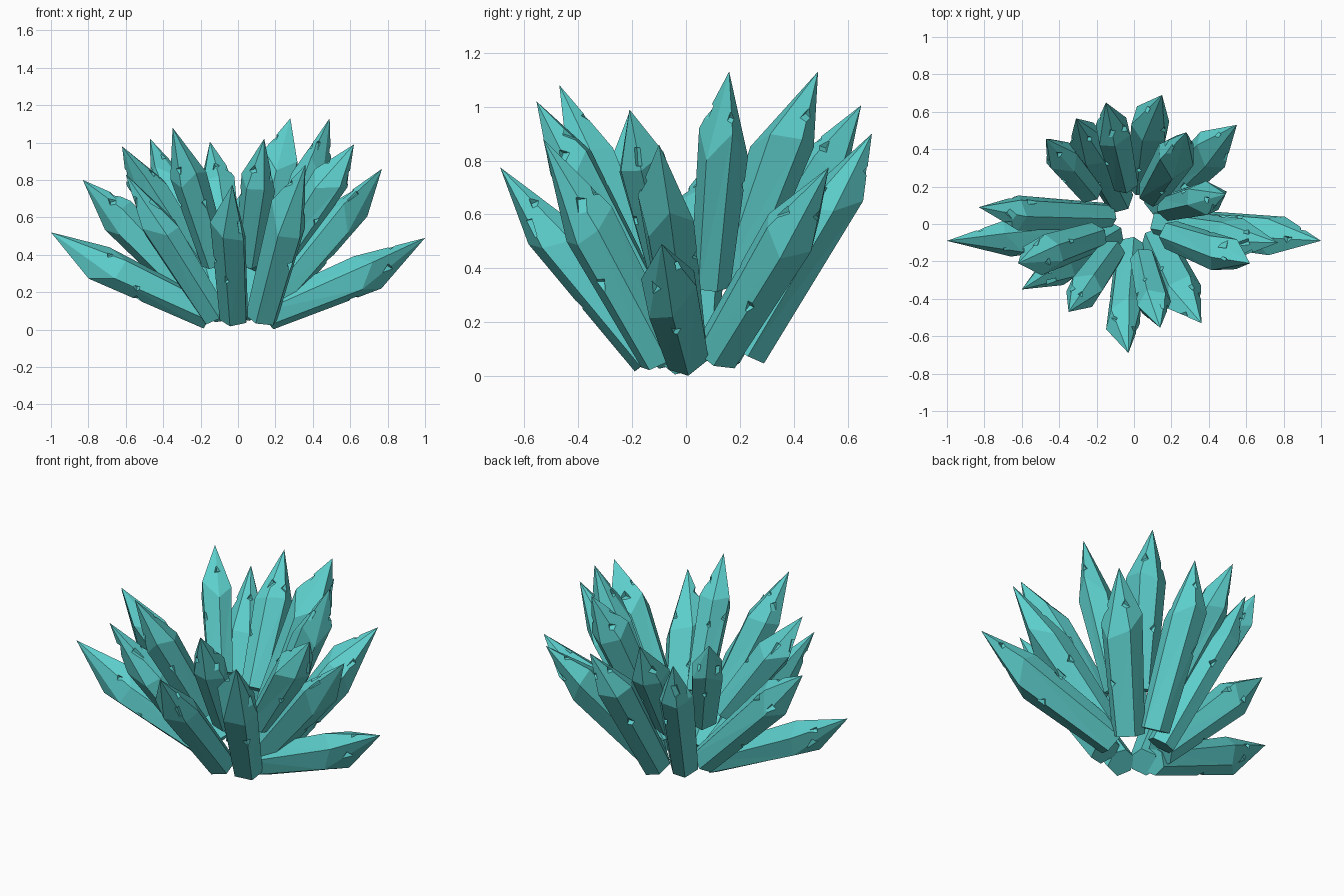
import bpy, bmesh, math, random
from mathutils import Vector, Matrix

if "Cube" in bpy.data.objects:
    bpy.data.objects.remove(bpy.data.objects["Cube"])

random.seed(11)
teal = bpy.data.materials.new("teal_crystal")
teal.diffuse_color = (0.11, 0.63, 0.61, 1)
teal.use_nodes = True
teal.node_tree.nodes["Principled BSDF"].inputs["Base Color"].default_value = teal.diffuse_color

SIDES = 6


def new_object(name, bm):
    mesh = bpy.data.meshes.new(name)
    bm.to_mesh(mesh)
    bm.free()
    ob = bpy.data.objects.new(name, mesh)
    bpy.context.collection.objects.link(ob)
    return ob


def crystal(name, base, tip, width, bend=(0, 0, 0)):
    """Hexagonal shard with uneven shoulders, an off-centre point and chipped edges."""
    base, tip = Vector(base), Vector(tip)
    axis = tip - base
    length = axis.length
    frame = Matrix.Translation(base) @ axis.to_track_quat('Z', 'Y').to_matrix().to_4x4()
    shift = frame.to_3x3().inverted() @ Vector(bend)
    turn = random.uniform(0, math.tau)
    low, high = [], []
    for i in range(SIDES):
        a = turn + math.tau * (i + random.uniform(-0.1, 0.1)) / SIDES
        d = Vector((math.cos(a), math.sin(a), 0))
        low.append(d * width * 0.8)
        high.append(d * width * random.uniform(0.95, 1.08) + shift
                    + Vector((0, 0, length * random.uniform(0.58, 0.76))))
    point = Vector((0, 0, length))

    bm = bmesh.new()
    lv = [bm.verts.new(v) for v in low]
    hv = [bm.verts.new(v) for v in high]
    top = bm.verts.new(point)
    bm.faces.new(lv[::-1])
    for i in range(SIDES):
        j = (i + 1) % SIDES
        bm.faces.new((lv[i], lv[j], hv[j]))
        bm.faces.new((lv[i], hv[j], hv[i]))
        bm.faces.new((hv[i], hv[j], top))
    bm.transform(frame)
    ob = new_object(name, bm)

    # Three-sided notches: cube corners pushed into the edges
    cb = bmesh.new()
    size = 0.07
    for k, i in enumerate(random.sample(range(SIDES), 5)):
        if k < 3:
            p = high[i].lerp(point, random.uniform(0.2, 0.55))
        else:
            p = low[i].lerp(high[i], random.uniform(0.45, 0.9))
        out = Vector((p.x, p.y, random.uniform(-0.02, 0.02))).normalized()
        aim = Vector((1, 1, 1)).rotation_difference(out).to_matrix().to_4x4()
        spin = Matrix.Rotation(random.uniform(0, math.tau), 4, out)
        p = p + out * (size * 0.866 - random.uniform(0.018, 0.03))
        bmesh.ops.create_cube(cb, size=size,
                              matrix=frame @ Matrix.Translation(p) @ spin @ aim)
    cutter = new_object("chip_cutter", cb)
    cutter.hide_render = True
    cut = ob.modifiers.new("chips", 'BOOLEAN')
    cut.operation = 'DIFFERENCE'
    cut.solver = 'EXACT'
    cut.use_self = True
    cut.object = cutter
    bpy.context.view_layer.update()
    chipped = bpy.data.meshes.new_from_object(
        ob.evaluated_get(bpy.context.evaluated_depsgraph_get()))
    ob.modifiers.clear()
    ob.data = chipped
    bpy.data.objects.remove(cutter)
    ob.data.materials.clear()
    ob.data.materials.append(teal)


# Lower ring: base centre, tip, shoulder radius, sideways shift of the shoulders
lower = [
    ((-0.15, -0.02, 0.075), (-1.0, -0.09, 0.52), 0.10, (0.01, -0.02, -0.035)),
    ((-0.15, 0.04, 0.10), (-0.83, 0.09, 0.80), 0.10, (0, -0.02, 0)),
    ((-0.12, -0.06, 0.075), (-0.60, -0.35, 0.83), 0.10),
    ((-0.02, -0.13, 0.065), (-0.03, -0.69, 0.775), 0.10, (-0.025, 0, 0)),
    ((0.125, -0.09, 0.065), (0.36, -0.53, 0.88), 0.11, (-0.01, 0, 0)),
    ((0.15, 0.0, 0.11), (0.77, -0.10, 0.86), 0.105),
    ((0.15, 0.0, 0.08), (1.0, -0.09, 0.49), 0.11, (-0.01, 0, -0.035)),
    ((0.13, 0.11, 0.08), (0.55, 0.53, 0.775), 0.11),
    ((0.04, 0.22, 0.09), (0.15, 0.69, 0.90), 0.105, (-0.03, 0, 0)),
    ((-0.08, 0.13, 0.08), (-0.31, 0.565, 0.90), 0.10),
]
# Upper ring: shorter shards resting in the gaps of the lower ring
upper = [
    ((-0.21, -0.07, 0.36), (-0.62, -0.21, 0.98), 0.10),
    ((-0.12, -0.15, 0.36), (-0.35, -0.47, 1.08), 0.095),
    ((0.05, -0.19, 0.36), (0.14, -0.555, 1.02), 0.09),
    ((0.20, -0.06, 0.35), (0.62, -0.21, 0.99), 0.10),
    ((0.19, 0.09, 0.34), (0.49, 0.16, 1.13), 0.095),
    ((0.10, 0.17, 0.34), (0.28, 0.49, 1.13), 0.105, (0, -0.015, 0.01)),
    ((-0.05, 0.23, 0.36), (-0.15, 0.65, 1.005), 0.10),
    ((-0.24, 0.18, 0.42), (-0.47, 0.455, 1.02), 0.095),
]
for ring, shards in (("lower", lower), ("upper", upper)):
    for n, spec in enumerate(shards, 1):
        crystal(f"{ring}_crystal_{n:02d}", *spec)
